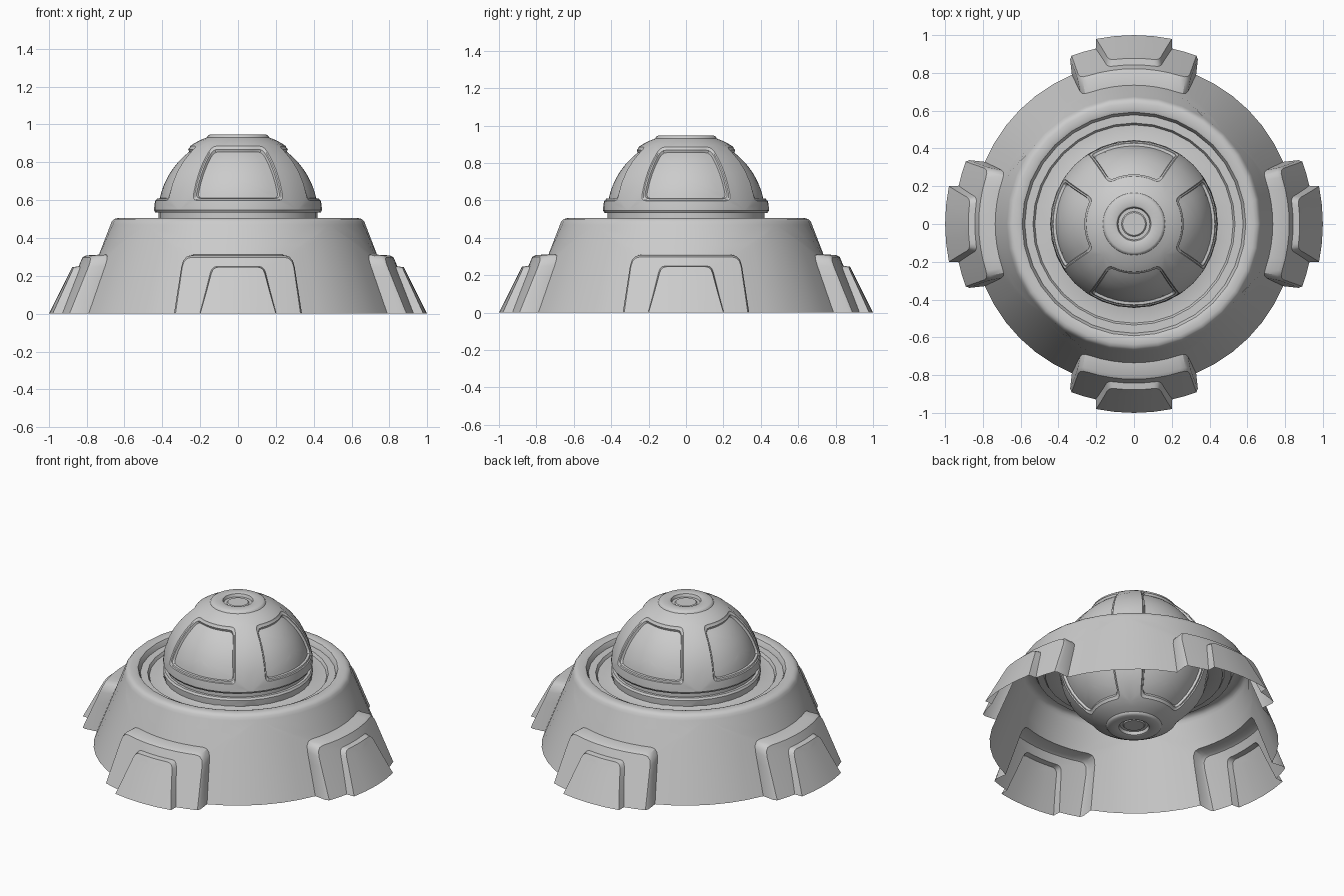
import bpy, bmesh, math
from math import sin, cos, pi
from mathutils import Vector

cube = bpy.data.objects.get("Cube")
if cube:
    bpy.data.objects.remove(cube)

grey = bpy.data.materials.new("light_grey")
grey.use_nodes = True
grey.diffuse_color = (0.6, 0.6, 0.6, 1)
grey.node_tree.nodes["Principled BSDF"].inputs["Base Color"].default_value = (0.6, 0.6, 0.6, 1)

SEGMENTS = 32


def outline(lo, hi, a_lo, a_hi, c_lo, c_hi):
    """Rounded trapezoid in (angle, height), starting at the lower left."""
    corners = [Vector(p) for p in ((-a_lo, lo), (-a_hi, hi), (a_hi, hi), (a_lo, lo))]
    radii = (c_lo, c_hi, c_hi, c_lo)
    arcs = []
    for i, p in enumerate(corners):
        start = p + (corners[i - 1] - p).normalized() * radii[i]
        end = p + (corners[(i + 1) % 4] - p).normalized() * radii[i]
        arcs.append([start * (1 - t) ** 2 + p * 2 * t * (1 - t) + end * t * t
                     for t in (0, 1 / 3, 2 / 3, 1)])
    points = []
    for i, n in enumerate((4, 8, 4, 8)):
        points += arcs[i]
        points += [arcs[i][-1].lerp(arcs[(i + 1) % 4][0], k / n) for k in range(1, n)]
    return points


def cone_point(a, z, radius):
    r = radius[0] - radius[1] * z
    return r * sin(a), -r * cos(a), z


def sphere_point(a, lat, radius):
    r = radius[0]
    return r * cos(lat) * sin(a), -r * cos(lat) * cos(a), r * sin(lat)


def add_face(bm, verts):
    try:
        bm.faces.new(verts)
    except ValueError:
        pass


def loft(bm, rings, place, turn, closed):
    """Skin nested outlines; each ring is (outline, radius, steps from the last)."""
    loops, last = [], None
    for shape, radius, steps in rings:
        radius = Vector(radius)
        for k in range(1, steps + 1):
            t = k / steps
            pts = shape if last is None else [p.lerp(q, t) for p, q in zip(last[0], shape)]
            rad = radius if last is None else last[1].lerp(radius, t)
            loops.append([bm.verts.new(place(p.x + turn, p.y, rad)) for p in pts])
        last = (shape, radius)
    # An open loft leaves out the points of the bottom edge
    count = len(loops[0]) if closed else len(loops[0]) - 7
    for one, two in zip(loops, loops[1:]):
        for i in range(count if closed else count - 1):
            j = (i + 1) % count
            add_face(bm, (one[i], one[j], two[j], two[i]))


def lathe(bm, profile):
    rows = [[bm.verts.new((r * sin(2 * pi * k / SEGMENTS), -r * cos(2 * pi * k / SEGMENTS), z))
             for k in range(SEGMENTS)] for r, z in profile]
    for one, two in zip(rows, rows[1:]):
        for k in range(SEGMENTS):
            j = (k + 1) % SEGMENTS
            add_face(bm, (one[k], one[j], two[j], two[k]))


def finish(bm, name, height=0):
    bmesh.ops.remove_doubles(bm, verts=bm.verts, dist=0.0008)
    bmesh.ops.delete(bm, geom=[v for v in bm.verts if not v.link_faces], context="VERTS")
    bmesh.ops.recalc_face_normals(bm, faces=bm.faces)
    bm.normal_update()
    outward = sum(f.normal.dot(f.calc_center_median()) * f.calc_area() for f in bm.faces)
    if outward < 0:
        bmesh.ops.reverse_faces(bm, faces=bm.faces)
    mesh = bpy.data.meshes.new(name)
    bm.to_mesh(mesh)
    bm.free()
    mesh.materials.append(grey)
    obj = bpy.data.objects.new(name, mesh)
    obj.location.z = height
    bpy.context.collection.objects.link(obj)
    bpy.ops.object.select_all(action="DESELECT")
    bpy.context.view_layer.objects.active = obj
    obj.select_set(True)
    bpy.ops.object.shade_smooth_by_angle(angle=math.radians(32))
    return obj


# Base shell: sloping wall with four stepped pads pressed outward
WALL, PAD, PLATE = (0.855, 0.385), (0.95, 0.43), (1.0, 0.5)
base_rings = [
    (outline(0, 0.47, pi / 4, pi / 4, 0, 0), WALL, 1),
    (outline(0, 0.312, 0.395, 0.385, 0, 0.06), WALL, 3),
    (outline(0, 0.308, 0.37, 0.37, 0, 0.06), (0.935, 0.43), 1),
    (outline(0, 0.298, 0.355, 0.357, 0, 0.055), PAD, 1),
    (outline(0, 0.25, 0.215, 0.165, 0, 0.035), PAD, 2),
    (outline(0, 0.246, 0.202, 0.152, 0, 0.035), PLATE, 1),
    (outline(0, 0.2, 0, 0, 0, 0), PLATE, 2),
]
bm = bmesh.new()
for quarter in range(4):
    loft(bm, base_rings, cone_point, quarter * pi / 2, False)

# Rounded rim and stepped recess around the ball
lathe(bm, [(WALL[0] - WALL[1] * 0.47, 0.47), (0.667, 0.488), (0.655, 0.5), (0.638, 0.505),
           (0.605, 0.505), (0.592, 0.5), (0.585, 0.488), (0.578, 0.468), (0.535, 0.468),
           (0.525, 0.45), (0.45, 0.45), (0.415, 0.465)])
finish(bm, "base_shell")

# Ball: upper half with four sunken panels, mirrored below
R = 0.445
LOW, HIGH = 0.06, 1.03
ball_rings = [
    (outline(LOW, HIGH, pi / 4, pi / 4, 0, 0), (R, 0), 1),
    (outline(0.175, 0.965, 0.58, 0.555, 0.07, 0.1), (R, 0), 2),
    (outline(0.185, 0.95, 0.57, 0.54, 0.07, 0.1), (R - 0.006, 0), 1),
    (outline(0.205, 0.925, 0.55, 0.515, 0.07, 0.1), (R - 0.008, 0), 1),
    (outline(0.215, 0.915, 0.54, 0.505, 0.07, 0.1), (R - 0.022, 0), 1),
    (outline(0.45, 0.65, 0, 0, 0, 0), (R - 0.022, 0), 5),
]
bm = bmesh.new()
for quarter in range(4):
    loft(bm, ball_rings, sphere_point, quarter * pi / 2, True)

# Equator groove and ringed cap
lathe(bm, [(0.42, 0), (0.42, 0.014), (0.436, 0.014), (R * cos(LOW), R * sin(LOW))])
lathe(bm, [(R * cos(HIGH), R * sin(HIGH)), (0.2, 0.397), (0.165, 0.411), (0.16, 0.42),
           (0.15, 0.426), (0.1, 0.428), (0.09, 0.424), (0.084, 0.406), (0.066, 0.406),
           (0.06, 0.412), (0, 0.412)])
ball = finish(bm, "paneled_ball", 0.52)
mirror = ball.modifiers.new("lower_half", "MIRROR")
mirror.use_axis = (False, False, True)
